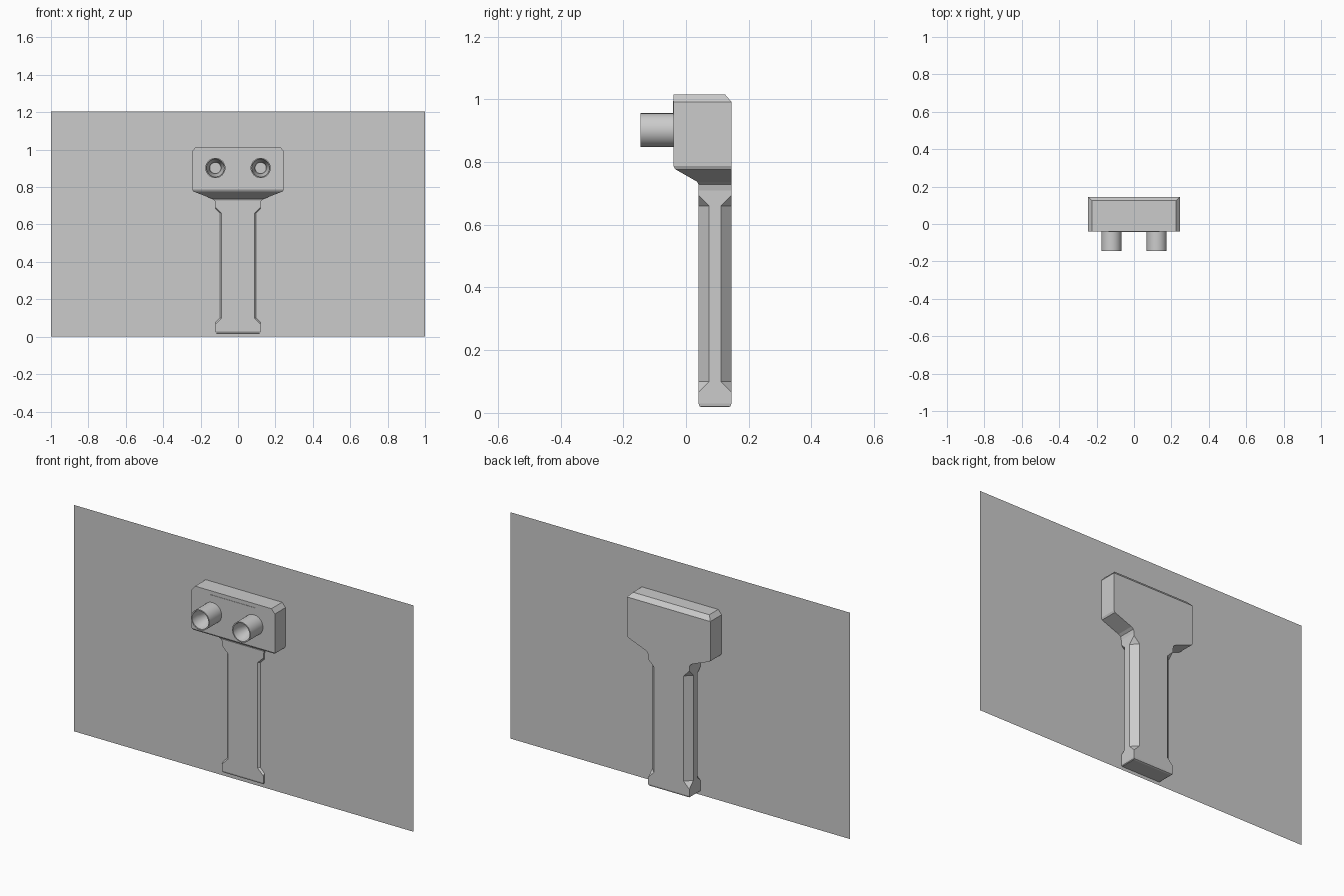
import bpy, bmesh, math

if "Cube" in bpy.data.objects:
    bpy.data.objects.remove(bpy.data.objects["Cube"], do_unlink=True)

grey = bpy.data.materials.new("plain grey")
grey.use_nodes = True
grey.diffuse_color = (0.6, 0.6, 0.6, 1)
grey.node_tree.nodes["Principled BSDF"].inputs["Base Color"].default_value = (0.6, 0.6, 0.6, 1)


def finish(bm, name, smooth=False):
    bmesh.ops.remove_doubles(bm, verts=bm.verts, dist=0.0002)
    bmesh.ops.recalc_face_normals(bm, faces=bm.faces)
    mesh = bpy.data.meshes.new(name)
    bm.to_mesh(mesh)
    bm.free()
    mesh.materials.append(grey)
    obj = bpy.data.objects.new(name, mesh)
    bpy.context.collection.objects.link(obj)
    if smooth:
        bpy.ops.object.select_all(action='DESELECT')
        obj.select_set(True)
        bpy.context.view_layer.objects.active = obj
        bpy.ops.object.shade_smooth_by_angle(angle=math.radians(35))
    return obj


def bridge(bm, rings):
    for a, b in zip(rings, rings[1:]):
        n = len(a)
        for i in range(n):
            j = (i + 1) % n
            bm.faces.new((a[i], a[j], b[j], b[i]))


def loft(name, sections):
    """Stack chamfered rectangles: half width, front y, back y, z, corner cut."""
    bm = bmesh.new()
    rings = []
    for w, y0, y1, z, c in sections:
        pts = [(c - w, y0), (w - c, y0), (w, y0 + c), (w, y1 - c),
               (w - c, y1), (c - w, y1), (-w, y1 - c), (-w, y0 + c)]
        rings.append([bm.verts.new((x, y, z)) for x, y in pts])
    bridge(bm, rings)
    bm.faces.new(rings[0])
    bm.faces.new(rings[-1])
    return finish(bm, name)


# Grip: square foot and top, long chamfered middle with triangular stops
FRONT, BACK, CUT = 0.04, 0.145, 0.034
loft("grip", [
    (0.115, FRONT + 0.01, BACK - 0.01, 0.018, 0),
    (0.119, FRONT + 0.003, BACK - 0.003, 0.021, 0),
    (0.121, FRONT, BACK, 0.03, 0),
    (0.121, FRONT, BACK, 0.066, 0),
    (0.121, FRONT, BACK, 0.10, CUT),
    (0.121, FRONT, BACK, 0.66, CUT),
    (0.121, FRONT, BACK, 0.694, 0),
    (0.121, FRONT, BACK, 0.715, 0),
])

# Head: flared neck, box and bevelled top
loft("head", [
    (0.121, FRONT, BACK, 0.71, 0),
    (0.125, FRONT, BACK, 0.728, 0),
    (0.138, FRONT - 0.004, BACK, 0.737, 0),
    (0.24, -0.034, BACK, 0.777, 0),
    (0.245, -0.04, BACK, 0.787, 0),
    (0.245, -0.04, BACK, 0.992, 0),
    (0.225, -0.04, BACK - 0.02, 1.015, 0),
])

# Thin face plate behind the tubes
bm = bmesh.new()
bmesh.ops.create_cube(bm, size=1)
for v in bm.verts:
    v.co = (v.co.x * 0.27, -0.04 + v.co.y * 0.004, 0.927 + v.co.z * 0.135)
finish(bm, "face_plate")


# Hollow tubes with funnel bores: radius and y along the profile
def tube(name, cx, cz=0.902, sides=32):
    profile = [(0.054, -0.035), (0.054, -0.145), (0.048, -0.145),
               (0.045, -0.11), (0.03, -0.07), (0.03, -0.05)]
    bm = bmesh.new()
    rings = []
    for r, y in profile:
        angles = [2 * math.pi * i / sides for i in range(sides)]
        rings.append([bm.verts.new((cx + r * math.cos(a), y, cz + r * math.sin(a)))
                      for a in angles])
    bridge(bm, rings)
    bm.faces.new(rings[-1])
    finish(bm, name, smooth=True)


for side, label in ((1, "left"), (-1, "right")):
    tube(label + "_tube", side * 0.121)

# Wide flat sheet passing through the body
bm = bmesh.new()
bm.faces.new([bm.verts.new((x, 0.05, z))
              for x, z in ((-1, 0), (1, 0), (1, 1.205), (-1, 1.205))])
finish(bm, "backing_sheet")
